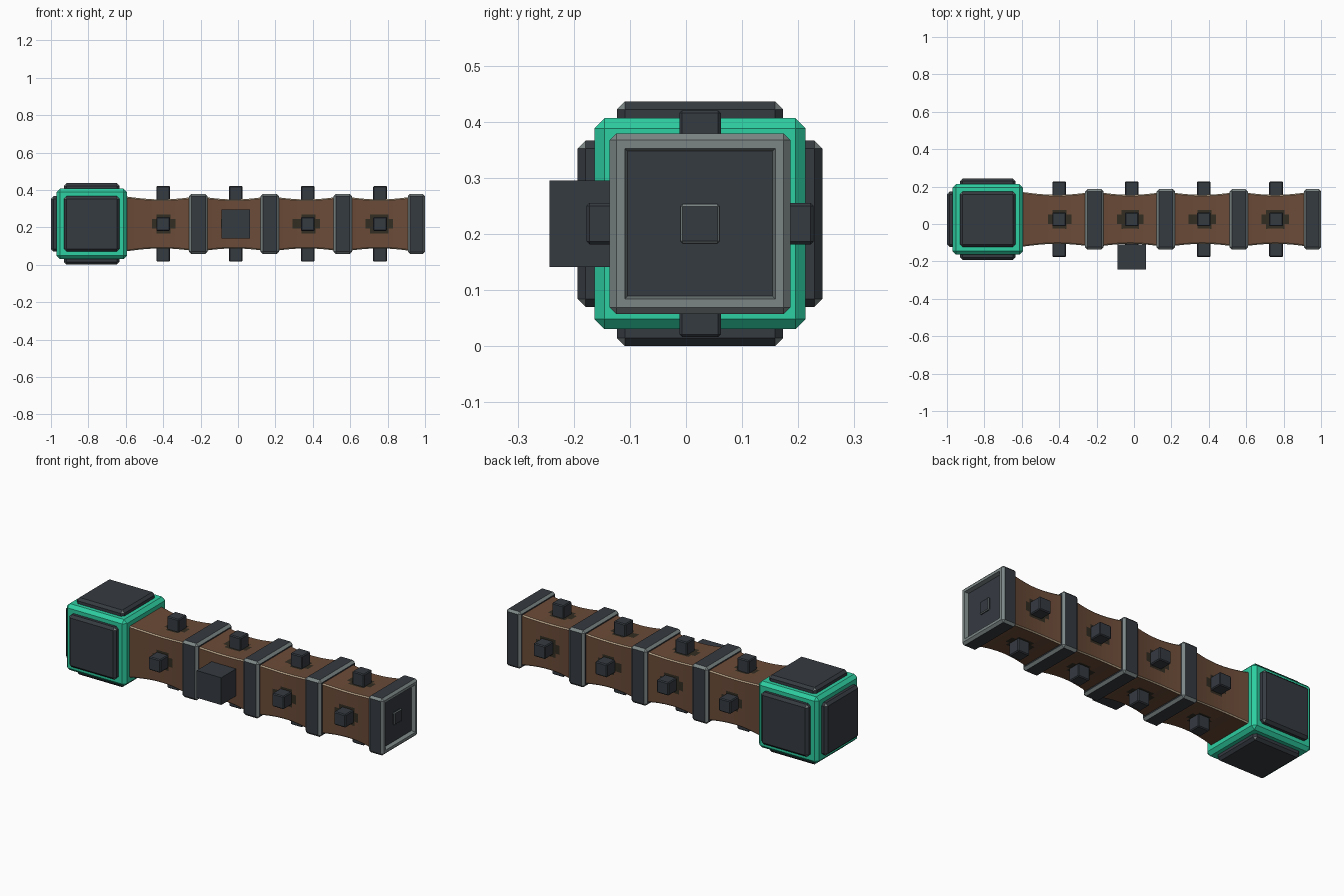
import bpy, bmesh, math
from mathutils import Vector

if "Cube" in bpy.data.objects:
    bpy.data.objects.remove(bpy.data.objects["Cube"])

CY, CZ = 0.025, 0.2185          # long axis of the hammer


def material(name, rgb):
    m = bpy.data.materials.new(name)
    m.diffuse_color = (*rgb, 1)
    m.use_nodes = True
    m.node_tree.nodes["Principled BSDF"].inputs["Base Color"].default_value = m.diffuse_color
    return m


IRON = material("dark iron", (0.036, 0.043, 0.053))
STEEL = material("worn steel", (0.20, 0.235, 0.235))
GREEN = material("teal green", (0.027, 0.62, 0.36))
BROWN = material("brown leather", (0.145, 0.070, 0.039))
SHADE = material("stained leather", (0.032, 0.026, 0.016))
TAN = material("worn tan", (0.48, 0.37, 0.25))


def finish(bm, name, mats):
    bmesh.ops.recalc_face_normals(bm, faces=bm.faces)
    me = bpy.data.meshes.new(name)
    bm.to_mesh(me)
    bm.free()
    for m in mats:
        me.materials.append(m)
    ob = bpy.data.objects.new(name, me)
    bpy.context.collection.objects.link(ob)
    return ob


def box_mesh(center, half, bevel):
    bm = bmesh.new()
    bmesh.ops.create_cube(bm, size=2)
    for v in bm.verts:
        v.co = Vector(center) + Vector([a * b for a, b in zip(v.co, half)])
    if bevel:
        bmesh.ops.bevel(bm, geom=bm.edges[:], offset=bevel, segments=1,
                        profile=0.5, affect='EDGES')
    bm.normal_update()
    return bm


def box(name, center, half, bevel, mats, limit=0.0):
    """Chamfered box; faces whose largest normal part is below limit get mats[1]."""
    bm = box_mesh(center, half, bevel)
    for f in bm.faces:
        f.material_index = int(max(abs(c) for c in f.normal) < limit)
    return finish(bm, name, mats)


# the four directions around the long axis
SIDES = {"front": Vector((0, -1, 0)), "back": Vector((0, 1, 0)),
         "top": Vector((0, 0, 1)), "bottom": Vector((0, 0, -1))}


def sized(d, across, along):
    return [along if abs(c) > 0.5 else across for c in d]


# head: green cube with a dark plate on every free side
head = Vector((-0.782, CY, CZ))
box("head_cube", head, (0.188,) * 3, 0.018, [GREEN])
for side, d in {**SIDES, "end": Vector((-1, 0, 0))}.items():
    box("head_plate_" + side, head + d * 0.193, sized(d, 0.148, 0.025), 0.014,
        [IRON, STEEL], 0.65)
    # raised inner panel with worn corners
    bm = box_mesh(head + d * 0.2135, sized(d, 0.134, 0.0045), 0)
    corners = [e for e in bm.edges
               if abs((e.verts[0].co - e.verts[1].co).normalized().dot(d)) > 0.9]
    bmesh.ops.bevel(bm, geom=corners, offset=0.012, segments=1, profile=0.5,
                    affect='EDGES')
    bm.normal_update()
    for f in bm.faces:
        f.material_index = int(max(abs(c) for c in f.normal) < 0.9)
    finish(bm, "head_panel_" + side, [IRON, STEEL])

# handle: square loft, pinched in the middle of each of four spans
knots = [-0.61, -0.21, 0.17, 0.56, 0.95]
studs = [-0.40, -0.012, 0.373, 0.76]
ACROSS, ALONG, CH = 10, 16, 0.006


def section(x, h):
    pts = []
    for q in range(4):
        ca, sa = [(1, 0), (0, 1), (-1, 0), (0, -1)][q]
        for i in range(ACROSS + 1):
            t = (h - CH) * (2 * i / ACROSS - 1)
            pts.append((x, CY + ca * h - sa * t, CZ + sa * h + ca * t))
    return pts


bm = bmesh.new()
rows = []
for k in range(4):
    for j in range(ALONG + (k == 3)):
        t = j / ALONG
        x = knots[k] + (knots[k + 1] - knots[k]) * t
        h = 0.148 - 0.017 * math.sin(math.pi * t)
        rows.append([bm.verts.new(p) for p in section(x, h)])
n = len(rows[0])
for a, b in zip(rows, rows[1:]):
    for i in range(n):
        f = bm.faces.new((a[i], a[(i + 1) % n], b[(i + 1) % n], b[i]))
        c = f.calc_center_median()
        off = min(abs(c.y - CY), abs(c.z - CZ))
        near = min(abs(c.x - s) for s in studs)
        if i % (ACROSS + 1) == ACROSS:
            f.material_index = 2                       # worn corner edge
        elif (near / 0.072) ** 2 + (off / 0.048) ** 2 < 1:
            f.material_index = 1                       # stain around a stud
bm.faces.new(rows[0])
bm.faces.new(rows[-1])
finish(bm, "handle", [BROWN, SHADE, TAN])

# studs on all four sides of each span
for k, x in enumerate(studs):
    for side, d in SIDES.items():
        box(f"stud_{side}_{k + 1}", Vector((x, CY, CZ)) + d * 0.16,
            sized(d, 0.037, 0.042), 0.005, [IRON])

# bands around the handle
for k, x in enumerate([-0.212, 0.170, 0.560]):
    box(f"band_{k + 1}", (x, CY, CZ), (0.050, 0.161, 0.161), 0.013,
        [IRON, STEEL], 0.95)

# end cap with a recessed face and a small stud inside
bm = box_mesh((0.954, CY, CZ), (0.046, 0.161, 0.161), 0.012)
for f in bm.faces:
    f.material_index = int(max(abs(c) for c in f.normal) < 0.95)
end = max(bm.faces, key=lambda f: f.calc_center_median().x)
border = bmesh.ops.inset_region(bm, faces=[end], thickness=0.021)["faces"]
slope = bmesh.ops.inset_region(bm, faces=[end], thickness=0.007, depth=-0.022)["faces"]
for f in border + slope:
    f.material_index = 1
finish(bm, "end_cap", [IRON, STEEL])
box("end_stud", (0.975, CY, CZ), (0.012, 0.035, 0.035), 0.004, [IRON, STEEL], 0.95)

# plain block on the front
box("front_block", (-0.012, -0.1765, CZ), (0.077, 0.0665, 0.077), 0, [IRON])
